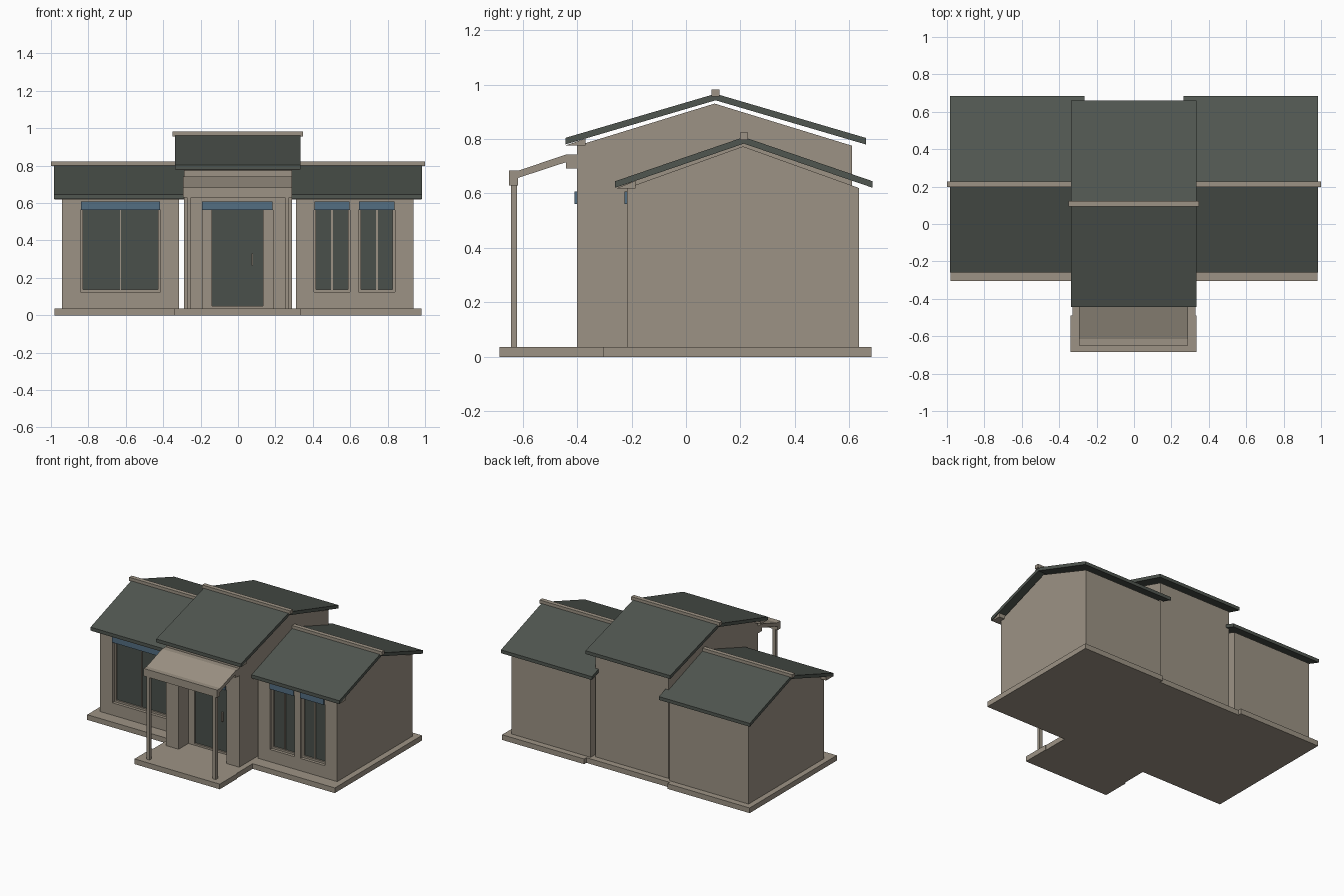
import bpy, bmesh

if "Cube" in bpy.data.objects:
    bpy.data.objects.remove(bpy.data.objects["Cube"])


def material(name, rgb):
    m = bpy.data.materials.new(name)
    m.diffuse_color = (*rgb, 1)
    m.use_nodes = True
    m.node_tree.nodes["Principled BSDF"].inputs["Base Color"].default_value = m.diffuse_color
    return m


BEIGE = material("beige wall", (0.335, 0.291, 0.232))
ROOF = material("dark green grey roof", (0.080, 0.093, 0.080))
GLASS = material("dark glass", (0.067, 0.081, 0.071))
BLUE = material("slate blue lintel", (0.087, 0.156, 0.225))


def prism(name, pts, x0, x1, mat):
    """Extrude a (y, z) profile along x."""
    bm = bmesh.new()
    face = bm.faces.new([bm.verts.new((x0, y, z)) for y, z in pts])
    ext = bmesh.ops.extrude_face_region(bm, geom=[face])
    for v in ext["geom"]:
        if isinstance(v, bmesh.types.BMVert):
            v.co.x = x1
    bmesh.ops.recalc_face_normals(bm, faces=bm.faces[:])
    me = bpy.data.meshes.new(name)
    bm.to_mesh(me)
    bm.free()
    me.materials.append(mat)
    ob = bpy.data.objects.new(name, me)
    bpy.context.collection.objects.link(ob)
    return ob


def box(name, x0, x1, y0, y1, z0, z1, mat=BEIGE):
    return prism(name, [(y0, z0), (y1, z0), (y1, z1), (y0, z1)], x0, x1, mat)


def cut(ob, openings, y0, y1):
    """Cut rectangular recesses (x0, x1, z0, z1) into a wall block."""
    for x0, x1, z0, z1 in openings:
        c = box("cutter", x0, x1, y0, y1, z0, z1)
        mod = ob.modifiers.new("recess", "BOOLEAN")
        mod.operation = "DIFFERENCE"
        mod.solver = "EXACT"
        mod.object = c
        bpy.context.view_layer.update()
        dg = bpy.context.evaluated_depsgraph_get()
        me = bpy.data.meshes.new_from_object(ob.evaluated_get(dg))
        ob.modifiers.clear()
        ob.data = me
        bpy.data.objects.remove(c)


def gable_roof(name, x0, x1, y0, y1, eave, ridge, t, cap):
    """Two-slope roof sheet, with ridge cap and front soffit."""
    ym = (y0 + y1) / 2
    prism(name, [(y0, eave), (ym, ridge), (y1, eave), (y1, eave - t),
                 (ym, ridge - t), (y0, eave - t)], x0, x1, ROOF)
    box(name + "_ridge_cap", cap[0], cap[1], ym - .015, ym + .015, ridge - .01, ridge + .016)
    s = (ridge - eave) / (ym - y0)
    prism(name + "_soffit", [(y0 + .003, eave - t - .003), (y0 + .075, eave - t - .003),
                             (y0 + .075, eave - t + .075 * s)], x0 + .005, x1 - .005, BEIGE)


H = 0.037  # slab height

# Ground slabs
box("left_slab", -.98, -.33, -.305, .68, 0, H)
box("right_slab", .33, .98, -.305, .68, 0, H)
box("centre_slab", -.33, .33, -.49, .655, 0, H)
box("porch_slab", -.34, .335, -.685, -.49, 0, H)


def house(name, x0, x1, y0, y1, wall, peak):
    ym = (y0 + y1) / 2
    return prism(name, [(y0, H), (y1, H), (y1, wall), (ym, peak), (y0, wall)], x0, x1, BEIGE)


# Wall blocks with gables
left = house("left_wing", -.94, -.315, -.217, .635, .62, .773)
right = house("right_wing", .31, .937, -.217, .635, .62, .773)
centre = house("centre_block", -.29, .29, -.40, .61, .775, .93)

# Window and door recesses
LEFT_WIN = [(-.843, -.415)]
RIGHT_WIN = [(.405, .6), (.645, .84)]
cut(left, [(a, b, .125, .562) for a, b in LEFT_WIN], -.3, -.177)
cut(right, [(a, b, .125, .562) for a, b in RIGHT_WIN], -.3, -.177)
cut(centre, [(-.19, .188, H, .562)], -.5, -.27)

# Windows: frame bars, glass and blue lintel
for i, (a, b) in enumerate(LEFT_WIN + RIGHT_WIN):
    n = "window_%d" % i
    f = .013
    m = (a + b) / 2
    box(n + "_glass", a, b, -.184, -.176, .125, .562, GLASS)
    box(n + "_frame_left", a, a + f, -.195, -.177, .125, .562)
    box(n + "_frame_right", b - f, b, -.195, -.177, .125, .562)
    box(n + "_frame_sill", a + f, b - f, -.195, -.177, .125, .139)
    w = .003 if i == 0 else .005
    box(n + "_mullion", m - w, m + w, -.192, -.177, .139, .562)
    box(n + "_lintel", a + .003, b - .003, -.226, -.216, .562, .608, BLUE)

# Entrance door, jambs, threshold, handle and lintel
box("door_panel", -.14, .133, -.278, -.269, .05, .562, GLASS)
box("door_jamb_left", -.19, -.14, -.29, -.269, H, .562)
box("door_jamb_right", .133, .188, -.29, -.269, H, .562)
box("door_threshold", -.14, .133, -.29, -.269, H, .05)
box("door_handle", .073, .081, -.296, -.277, .265, .33)
box("door_lintel", -.192, .185, -.41, -.399, .562, .608, BLUE)

# Roofs
gable_roof("left_roof", -.985, -.265, -.26, .685, .645, .807, .024, (-1, -.25))
gable_roof("right_roof", .265, .985, -.26, .685, .645, .807, .024, (.25, 1))
gable_roof("centre_roof", -.337, .333, -.443, .66, .804, .966, .024, (-.35, .347))

# Porch canopy and posts
prism("porch_canopy", [(-.65, .63), (-.65, .684), (-.615, .684), (-.44, .743), (-.398, .743),
                       (-.398, .692), (-.44, .692), (-.44, .715), (-.617, .657), (-.617, .63)],
      -.293, .29, BEIGE)
for s in (-1, 1):
    box("porch_post", s * .262 - .012, s * .262 + .012, -.643, -.62, H, .635)
